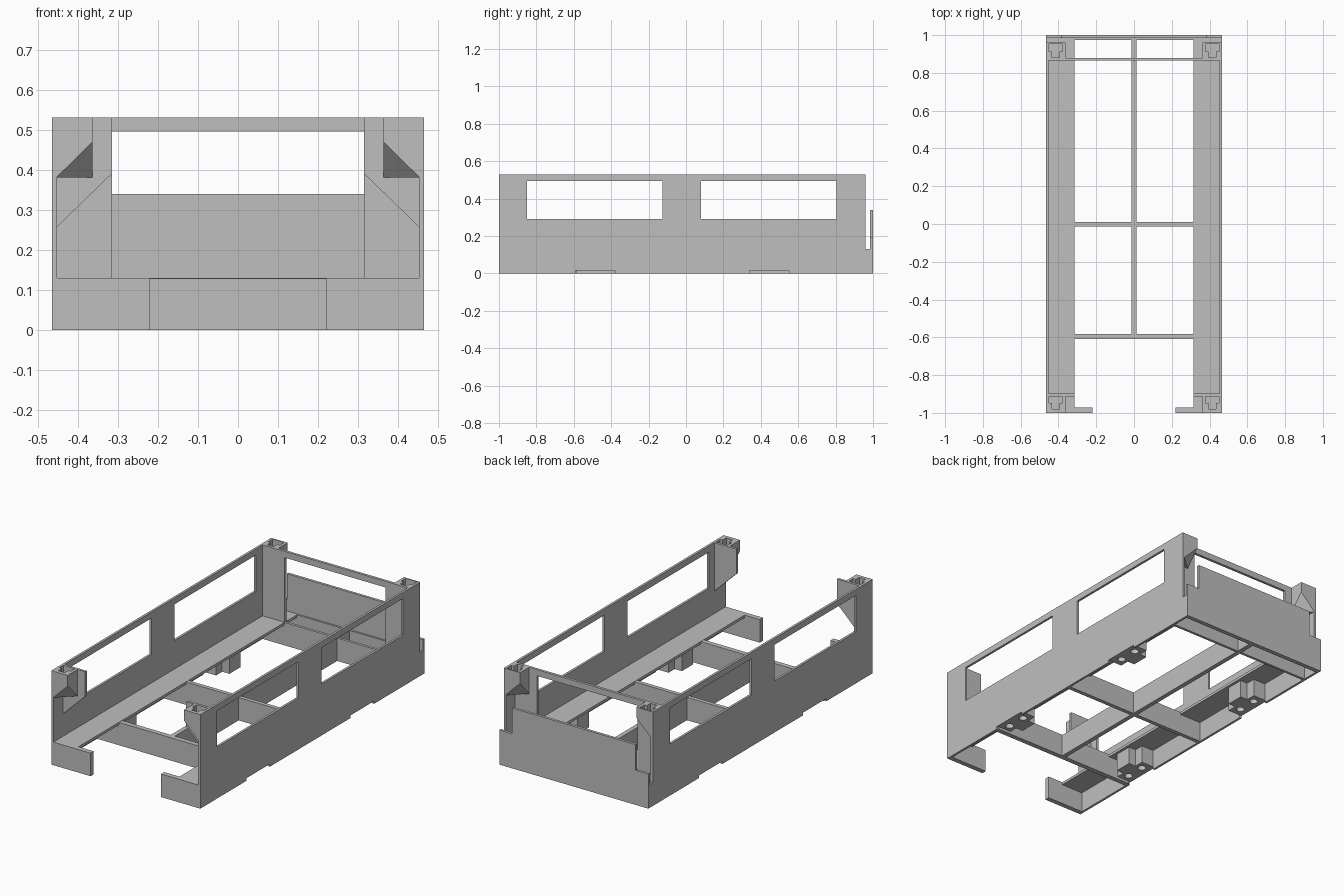
import bpy, bmesh, math

if "Cube" in bpy.data.objects:
    bpy.data.objects.remove(bpy.data.objects["Cube"])

grey = bpy.data.materials.new("plain_grey")
grey.diffuse_color = (0.52, 0.52, 0.52, 1)
grey.use_nodes = True
grey.node_tree.nodes["Principled BSDF"].inputs["Base Color"].default_value = grey.diffuse_color


def finish(name, bm):
    bmesh.ops.recalc_face_normals(bm, faces=bm.faces)
    me = bpy.data.meshes.new(name)
    bm.to_mesh(me)
    bm.free()
    me.materials.append(grey)
    ob = bpy.data.objects.new(name, me)
    bpy.context.collection.objects.link(ob)
    return ob


def prism(name, pts, axis, a, b):
    """Extrude a 2D outline along x (y,z points), y (x,z) or z (x,y) from a to b."""
    def at(p, t):
        return {'x': (t, p[0], p[1]), 'y': (p[0], t, p[1]), 'z': (p[0], p[1], t)}[axis]
    bm = bmesh.new()
    lo = [bm.verts.new(at(p, a)) for p in pts]
    hi = [bm.verts.new(at(p, b)) for p in pts]
    n = len(pts)
    bm.faces.new(lo)
    bm.faces.new(hi)
    for i in range(n):
        bm.faces.new((lo[i], lo[(i + 1) % n], hi[(i + 1) % n], hi[i]))
    return finish(name, bm)


def box(name, x0, x1, y0, y1, z0, z1):
    return prism(name, [(x0, y0), (x1, y0), (x1, y1), (x0, y1)], 'z', z0, z1)


def hull(name, pts):
    bm = bmesh.new()
    for p in pts:
        bm.verts.new(p)
    bmesh.ops.convex_hull(bm, input=bm.verts)
    return finish(name, bm)


def cut(ob, cutters):
    for c in cutters:
        c.hide_render = True
        m = ob.modifiers.new("cut", 'BOOLEAN')
        m.operation, m.solver, m.object = 'DIFFERENCE', 'EXACT', c
        bpy.context.view_layer.objects.active = ob
        bpy.ops.object.modifier_apply(modifier=m.name)
        bpy.data.objects.remove(c)


W, IN, LEDGE, DECK, TOP = 0.465, 0.452, 0.315, 0.13, 0.53
MOUNTS = (-0.485, 0.445)

for s, side in ((-1, "left"), (1, "right")):
    def X(pts):
        return [(s * p[0],) + tuple(p[1:]) for p in pts]

    # side wall with rear slot, two windows and bottom notches
    wall = prism(side + "_wall",
                 [(-1, 0), (1, 0), (1, .195), (.985, .195), (.985, DECK), (.96, DECK),
                  (.96, TOP), (-1, TOP)], 'x', s * IN, s * W)
    cutters = [box("window_cutter", s * .4, s * .5, y0, y1, .29, .495)
               for y0, y1 in ((-.85, -.125), (.08, .805))]
    cutters += [box("notch_cutter", s * .4, s * .5, y - .105, y + .105, -.05, .015)
                for y in MOUNTS]
    cut(wall, cutters)

    # side deck ledge and front lip
    box(side + "_ledge", s * LEDGE, s * (IN + .002), -.99, .98, DECK - .015, DECK)
    box(side + "_front_lip", s * .22, s * (IN + .002), -1, -.972, 0, DECK)

    # stepped mounting blocks under the ledge, with two holes each
    for y in MOUNTS:
        m = prism(side + "_mount",
                  X([(.458, y - .105), (.375, y - .105), (.375, y - .05), (.33, y - .05),
                     (.33, y + .05), (.375, y + .05), (.375, y + .105), (.458, y + .105)]),
                  'z', .015, DECK - .01)
        holes = []
        for d in (-.055, .055):
            ring = [(s * .415 + .022 * math.cos(i * math.pi / 8),
                     y + d + .022 * math.sin(i * math.pi / 8)) for i in range(16)]
            holes.append(prism("hole_cutter", ring, 'z', -.02, .06))
        cut(m, holes)

    # corner plates: front one has a slanted foot, rear one reaches the deck
    prism(side + "_front_plate",
          X([(LEDGE, TOP), (LEDGE, .39), (IN + .002, .255), (IN + .002, TOP)]),
          'y', -.912, -.898)
    box(side + "_rear_plate", s * LEDGE, s * (IN + .002), .865, .88, DECK - .01, TOP)

    # corner blocks with a slanted underside and a T-shaped socket on top
    for end, yo, yi, t0 in (("front", -1, -.911, -.908), ("rear", .96, .879, .953)):
        i, o = .363, IN + .002
        block = hull(f"{side}_{end}_corner_block",
                     X([(i, yo, TOP), (o, yo, TOP), (i, yi, TOP), (o, yi, TOP),
                        (i, yo, .47), (o, yo, .38), (i, yi, .38), (o, yi, .38)]))
        c, t1, t2 = .415, t0 - .04, t0 - .072
        tee = X([(c - .036, t0), (c + .036, t0), (c + .036, t1), (c + .02, t1),
                 (c + .02, t2), (c - .02, t2), (c - .02, t1), (c - .036, t1)])
        cut(block, [prism("socket_cutter", tee, 'z', .48, .6)])

# rear top rail
box("rear_top_rail", -LEDGE, LEDGE, .865, .88, .495, TOP)

# rear panel: thicker foot, raised middle with lower shoulders
box("rear_panel_foot", -IN - .002, IN + .002, .975, .999, 0, DECK)
prism("rear_panel", [(-IN, .0), (IN, .0), (IN, .195), (.385, .195), (.385, .34),
                     (-.385, .34), (-.385, .195), (-IN, .195)], 'y', .985, 1)

# cross beams and centre beam
for name, y0, y1 in (("front_beam", -.61, -.582), ("middle_beam", -.013, .01),
                     ("rear_beam", .865, .88)):
    box(name, -IN - .002, IN + .002, y0, y1, 0, DECK - .001)
box("centre_beam", -.013, .013, -.59, .98, 0, DECK - .002)
